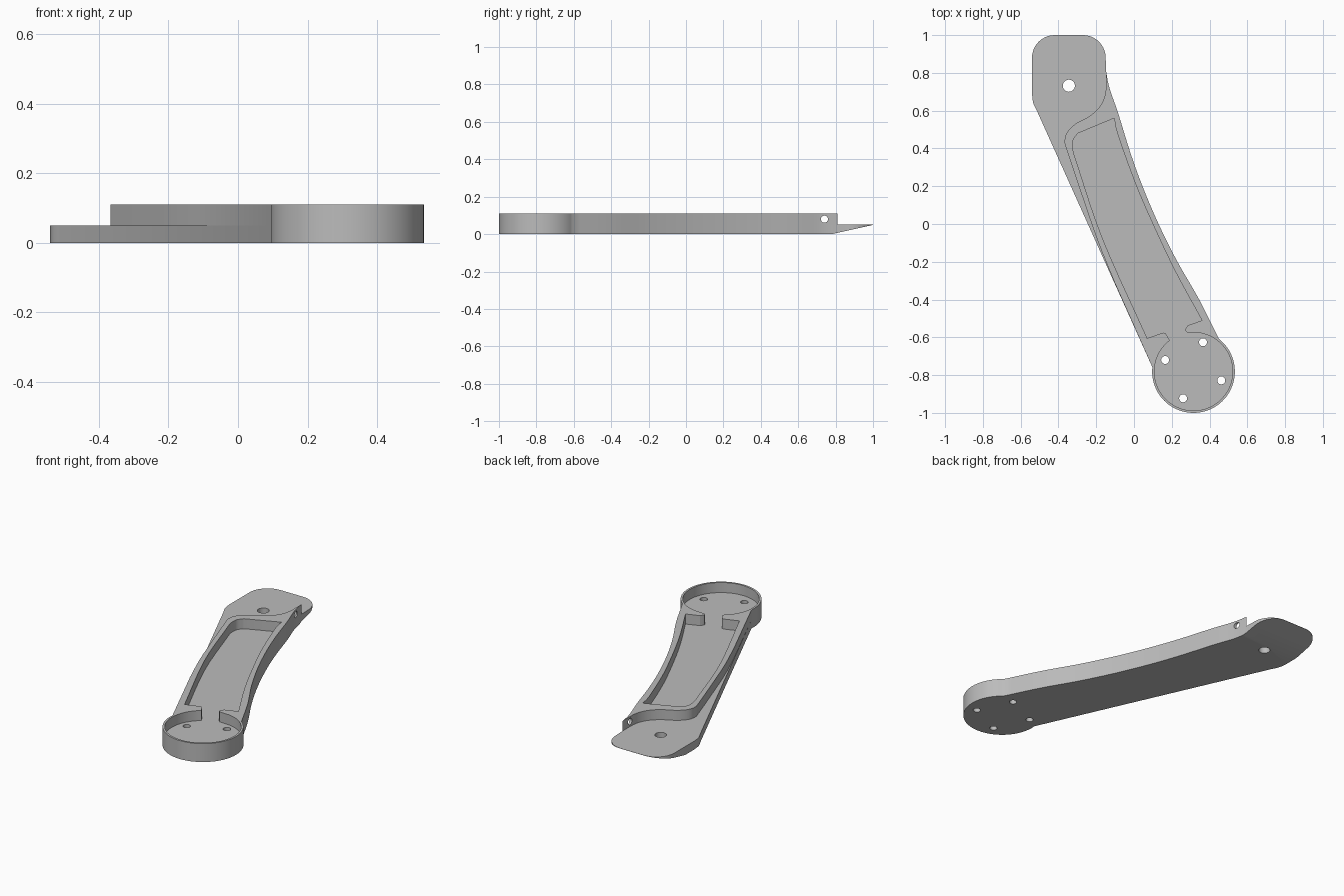
import bpy, bmesh
from math import cos, sin, radians, pi
from mathutils import Vector

if "Cube" in bpy.data.objects:
    bpy.data.objects.remove(bpy.data.objects["Cube"])

PLATE_TOP, WALL_TOP, BEVEL_Y = 0.05, 0.11, 0.78
HUB = (0.315, -0.781)

grey = bpy.data.materials.new("plain grey")
grey.use_nodes = True
grey.diffuse_color = (0.5, 0.5, 0.5, 1)
grey.node_tree.nodes["Principled BSDF"].inputs["Base Color"].default_value = (0.5, 0.5, 0.5, 1)


def arc(centre, r, start, end, steps):
    angles = [radians(start + (end - start) * i / steps) for i in range(steps + 1)]
    return [(centre[0] + r * cos(a), centre[1] + r * sin(a)) for a in angles]


def circle(x, y, r):
    return arc((x, y), r, 0, 360, 32)[:-1]


def flow(points, steps=5):
    """Smooth path through the given points."""
    p = [Vector(q) for q in points]
    p = [2 * p[0] - p[1]] + p + [2 * p[-1] - p[-2]]
    path = []
    for a, b, c, d in zip(p, p[1:], p[2:], p[3:]):
        for i in range(steps):
            t = i / steps
            path.append(tuple(0.5 * (2 * b + (c - a) * t + (2 * a - 5 * b + 4 * c - d) * t**2
                                     + (3 * b - a - 3 * c + d) * t**3)))
    return path + [tuple(p[-2])]


def slab(name, loops, bottom, top):
    """Extrude an outline with holes between two heights."""
    curve = bpy.data.curves.new(name, "CURVE")
    curve.dimensions, curve.fill_mode = "2D", "BOTH"
    curve.extrude = (top - bottom) / 2
    for loop in loops:
        spline = curve.splines.new("POLY")
        spline.points.add(len(loop) - 1)
        for point, (x, y) in zip(spline.points, loop):
            point.co = (x, y, 0, 1)
        spline.use_cyclic_u = True
    temp = bpy.data.objects.new(name + " outline", curve)
    bpy.context.collection.objects.link(temp)
    bpy.context.view_layer.update()
    mesh = bpy.data.meshes.new_from_object(temp.evaluated_get(bpy.context.evaluated_depsgraph_get()))
    bpy.data.objects.remove(temp)
    bm = bmesh.new()
    bm.from_mesh(mesh)
    bmesh.ops.translate(bm, verts=bm.verts, vec=(0, 0, (top + bottom) / 2))
    bmesh.ops.remove_doubles(bm, verts=bm.verts, dist=0.0002)
    bmesh.ops.recalc_face_normals(bm, faces=bm.faces)
    bm.to_mesh(mesh)
    bm.free()
    mesh.materials.clear()
    mesh.materials.append(grey)
    obj = bpy.data.objects.new(name, mesh)
    bpy.context.collection.objects.link(obj)
    return obj


# Shared edges: round hub and the curved right side
hub_edge = arc(HUB, 0.219, 174, 412, 56)
right_edge = flow([(0.449, -0.608), (0.345, -0.4), (0.23, -0.2), (0.13, 0), (0.045, 0.2),
                   (-0.02, 0.38), (-0.085, 0.59), (-0.13, 0.72), (-0.148, 0.81)])

# Base plate with rounded end pad and screw holes
pad = arc((-0.27, 0.88), 0.12, 0, 90, 10) + arc((-0.42, 0.88), 0.12, 90, 180, 10)
shoulder = flow([(-0.54, 0.69), (-0.533, 0.64), (-0.51, 0.59)])
holes = [circle(x, y, 0.021) for x, y in
         [(0.165, -0.72), (0.365, -0.626), (0.462, -0.828), (0.26, -0.923)]]
holes.append(circle(-0.345, 0.732, 0.032))
plate = slab("base_plate", [hub_edge + right_edge[1:] + pad + shoulder] + holes, 0, PLATE_TOP)

# Slope the underside of the pad up to a thin tip
bm = bmesh.new()
bm.from_mesh(plate.data)
bmesh.ops.bisect_plane(bm, geom=bm.verts[:] + bm.edges[:] + bm.faces[:], dist=1e-5,
                       plane_co=(0, BEVEL_Y, 0), plane_no=(0, 1, 0))
for v in bm.verts:
    if v.co.z < 0.01 and v.co.y > BEVEL_Y:
        v.co.z = (v.co.y - BEVEL_Y) / (1 - BEVEL_Y) * (PLATE_TOP - 0.001)
bm.to_mesh(plate.data)
bm.free()

# Raised rim around the recess and the hub
rim_left = flow([(-0.148, 0.81), (-0.149, 0.71), (-0.165, 0.65), (-0.2, 0.6), (-0.25, 0.562),
                 (-0.31, 0.53), (-0.353, 0.487), (-0.367, 0.44), (-0.352, 0.38),
                 (-0.258, 0.1), (-0.188, -0.1), (-0.107, -0.3)])
recess = flow([(0.36, -0.51), (0.218, -0.25), (0.095, 0.01), (0.005, 0.22),
               (-0.085, 0.47), (-0.105, 0.56)])
recess += flow([(-0.297, 0.48), (-0.322, 0.445), (-0.325, 0.4)])
recess += flow([(-0.318, 0.37), (-0.165, -0.08), (0.07, -0.605)])
recess += flow([(0.14, -0.58), (0.165, -0.577), (0.185, -0.61)], 3)
recess += arc(HUB, 0.207, 127, 441, 64)
recess += flow([(0.28, -0.573), (0.27, -0.56), (0.285, -0.537)], 3)
rim = slab("raised_rim", [hub_edge + right_edge[1:] + rim_left[1:], recess], PLATE_TOP, WALL_TOP)

# Pin hole through the thin horn of the rim
bpy.ops.mesh.primitive_cylinder_add(vertices=24, radius=0.019, depth=0.1,
                                    location=(-0.14, 0.74, 0.08), rotation=(0, pi / 2, 0))
cutter = bpy.context.object
cutter.name = "pin_hole_cutter"
cutter.data.materials.append(grey)
cut = rim.modifiers.new("pin hole", "BOOLEAN")
cut.operation, cut.solver, cut.object = "DIFFERENCE", "EXACT", cutter
bpy.context.view_layer.objects.active = rim
bpy.ops.object.modifier_apply(modifier=cut.name)
bpy.data.objects.remove(cutter)

# Smooth curved walls, keep hard edges
for obj in (plate, rim):
    bpy.ops.object.select_all(action="DESELECT")
    obj.select_set(True)
    bpy.context.view_layer.objects.active = obj
    bpy.ops.object.shade_smooth_by_angle(angle=radians(30))
